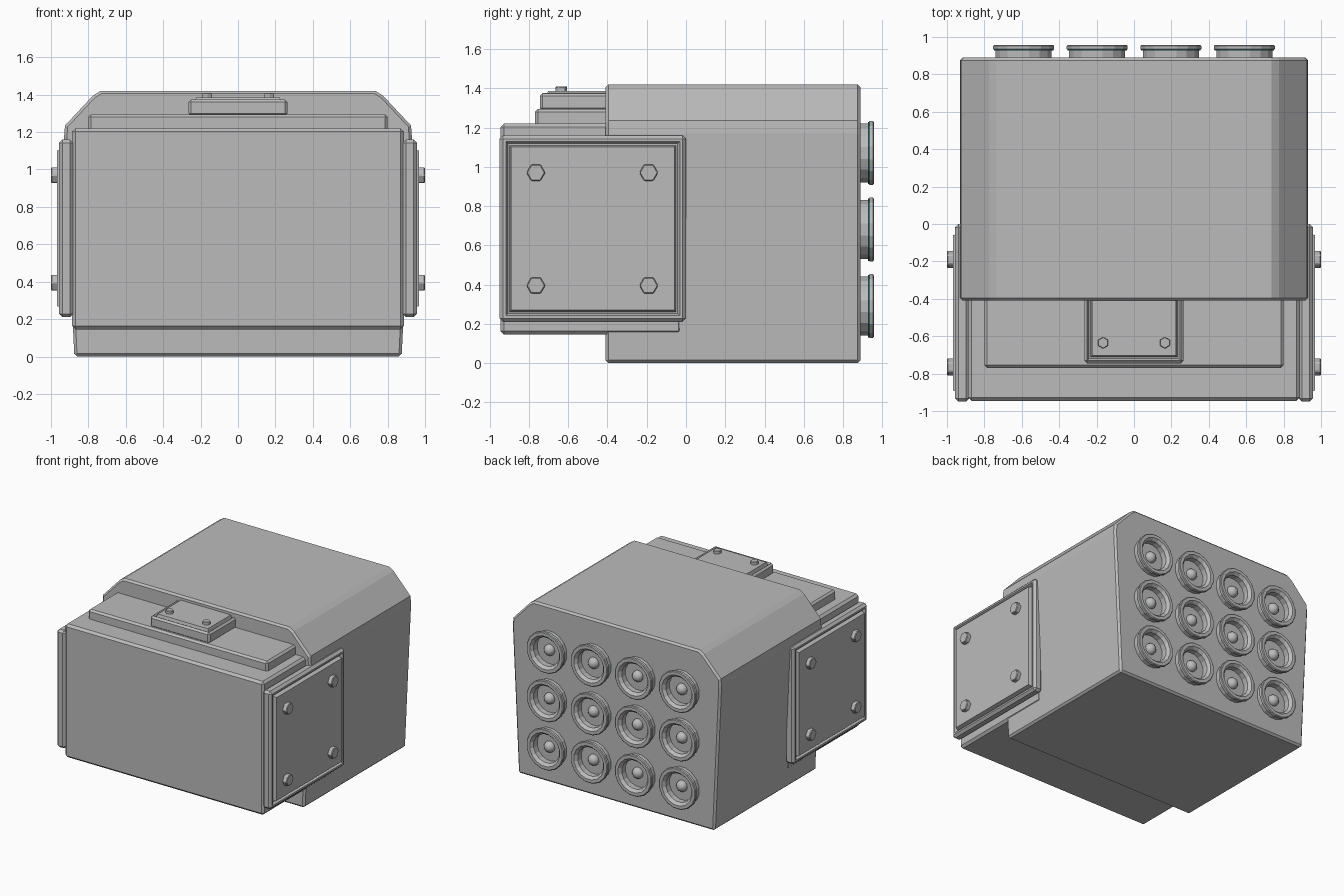
import bpy, bmesh, math
from mathutils import Matrix, Vector

cube = bpy.data.objects.get("Cube")
if cube:
    bpy.data.objects.remove(cube)


def material(name, rgb):
    m = bpy.data.materials.new(name)
    m.use_nodes = True
    m.diffuse_color = (*rgb, 1)
    m.node_tree.nodes["Principled BSDF"].inputs["Base Color"].default_value = (*rgb, 1)
    return m


GREY = material("armour grey", (0.5, 0.5, 0.5))
TEAL = material("teal trim", (0.06, 0.38, 0.42))


def finish(name, bm, mat=GREY, bevel=0.0):
    bmesh.ops.recalc_face_normals(bm, faces=bm.faces)
    mesh = bpy.data.meshes.new(name)
    bm.to_mesh(mesh)
    bm.free()
    mesh.materials.append(mat)
    obj = bpy.data.objects.new(name, mesh)
    bpy.context.collection.objects.link(obj)
    if bevel:
        mod = obj.modifiers.new("edge bevel", "BEVEL")
        mod.width = bevel
        mod.segments = 1
        mod.limit_method = "ANGLE"
        mod.angle_limit = math.radians(50)
    return obj


def box_mesh(lo, hi):
    lo, hi = Vector(lo), Vector(hi)
    bm = bmesh.new()
    bmesh.ops.create_cube(bm, size=1)
    for v in bm.verts:
        v.co = (lo + hi) / 2 + v.co * (hi - lo)
    return bm


def panel(name, lo, hi, axis, border, bevel):
    """Box whose outer face has a sunken groove around a raised centre."""
    bm = box_mesh(lo, hi)
    bm.normal_update()
    face = max(bm.faces, key=lambda f: f.normal.dot(axis))
    for width, rise in ((border, 0), (0.015, -0.02), (0.012, 0), (0.012, 0.03)):
        bmesh.ops.inset_region(bm, faces=[face], thickness=width)
        for v in face.verts:
            v.co += axis * rise
    outer = [e for e in bm.edges if all(
        sum(min(abs(v.co[i] - lo[i]), abs(v.co[i] - hi[i])) < 1e-5 for i in range(3)) == 3
        for v in e.verts)]
    bmesh.ops.bevel(bm, geom=outer, offset=bevel, segments=1, affect="EDGES")
    return finish(name, bm)


def bolt(name, base, axis, radius, height):
    bm = bmesh.new()
    bmesh.ops.create_cone(bm, cap_ends=True, segments=6, radius1=radius,
                          radius2=radius, depth=height)
    turn = axis.to_track_quat("Z", "Y").to_matrix().to_4x4()
    spin = Matrix.Rotation(math.pi / 6 if axis.z < 0.5 else 0, 4, "Z")
    bm.transform(Matrix.Translation(Vector(base) + axis * height / 2) @ turn @ spin)
    return finish(name, bm, bevel=radius * 0.1)


def lathe(name, profile, centre, mat=GREY, sides=16):
    """Closed (radius, y) profile spun around the y axis."""
    bm = bmesh.new()
    rings = []
    for i in range(sides):
        a = math.tau * (i + 0.5) / sides
        rings.append([bm.verts.new((centre[0] + r * math.cos(a), y,
                                    centre[1] + r * math.sin(a))) for r, y in profile])
    n = len(profile)
    for i, ring in enumerate(rings):
        nxt = rings[(i + 1) % sides]
        for j in range(n):
            k = (j + 1) % n
            bm.faces.new((ring[j], ring[k], nxt[k], nxt[j]))
    return finish(name, bm, mat)


# Main housing: flared sides and chamfered shoulders
half = [(0.875, 0), (0.93, 1.17), (0.925, 1.235), (0.775, 1.395), (0.735, 1.42)]
outline = half + [(-x, z) for x, z in reversed(half)]
bm = bmesh.new()
front = bm.faces.new([bm.verts.new((x, -0.41, z)) for x, z in outline])
ext = bmesh.ops.extrude_face_region(bm, geom=[front])
bmesh.ops.translate(bm, vec=(0, 1.3, 0),
                    verts=[g for g in ext["geom"] if isinstance(g, bmesh.types.BMVert)])
finish("main_housing", bm, bevel=0.015)

# Front block and the step plate on its top
finish("front_block", box_mesh((-0.887, -0.945, 0.145), (0.887, -0.02, 1.22)), bevel=0.018)
finish("top_step_plate", box_mesh((-0.8, -0.77, 1.2), (0.8, -0.2, 1.295)), bevel=0.015)

# Top hatch with bolts
UP = Vector((0, 0, 1))
panel("top_hatch", (-0.265, -0.745, 1.285), (0.265, -0.25, 1.375), UP, 0.02, 0.015)
for side, x in (("right", -0.165), ("left", 0.165)):
    bolt(f"hatch_bolt_{side}", (x, -0.635, 1.36), UP, 0.031, 0.048)

# Side armour plates with four bolts each
for side, s in (("right", -1), ("left", 1)):
    axis = Vector((s, 0, 0))
    xs = sorted((s * 0.88, s * 0.957))
    panel(f"side_plate_{side}", (xs[0], -0.95, 0.21), (xs[1], 0, 1.16), axis, 0.045, 0.018)
    for y in (-0.765, -0.19):
        for z in (0.395, 0.97):
            bolt(f"side_bolt_{side}", (s * 0.95, y, z), axis, 0.048, 0.05)

# Rear tubes: hollow collar, teal trim ring and round tip
collar = [(0.153, 0.88), (0.153, 0.93), (0.166, 0.935), (0.166, 0.952), (0.16, 0.957),
          (0.135, 0.957), (0.115, 0.935), (0.115, 0.88)]
trim = [(0.15, 0.927), (0.162, 0.927), (0.162, 0.933), (0.15, 0.933)]
for x in (-0.59, -0.197, 0.197, 0.59):
    for z in (0.29, 0.68, 1.07):
        lathe("rear_tube_collar", collar, (x, z))
        lathe("rear_tube_trim", trim, (x, z), TEAL)
        bm = bmesh.new()
        bmesh.ops.create_uvsphere(bm, u_segments=12, v_segments=8, radius=0.045)
        bm.transform(Matrix.Translation((x, 0.89, z)))
        tip = finish("rear_tube_tip", bm)
        for p in tip.data.polygons:
            p.use_smooth = True
